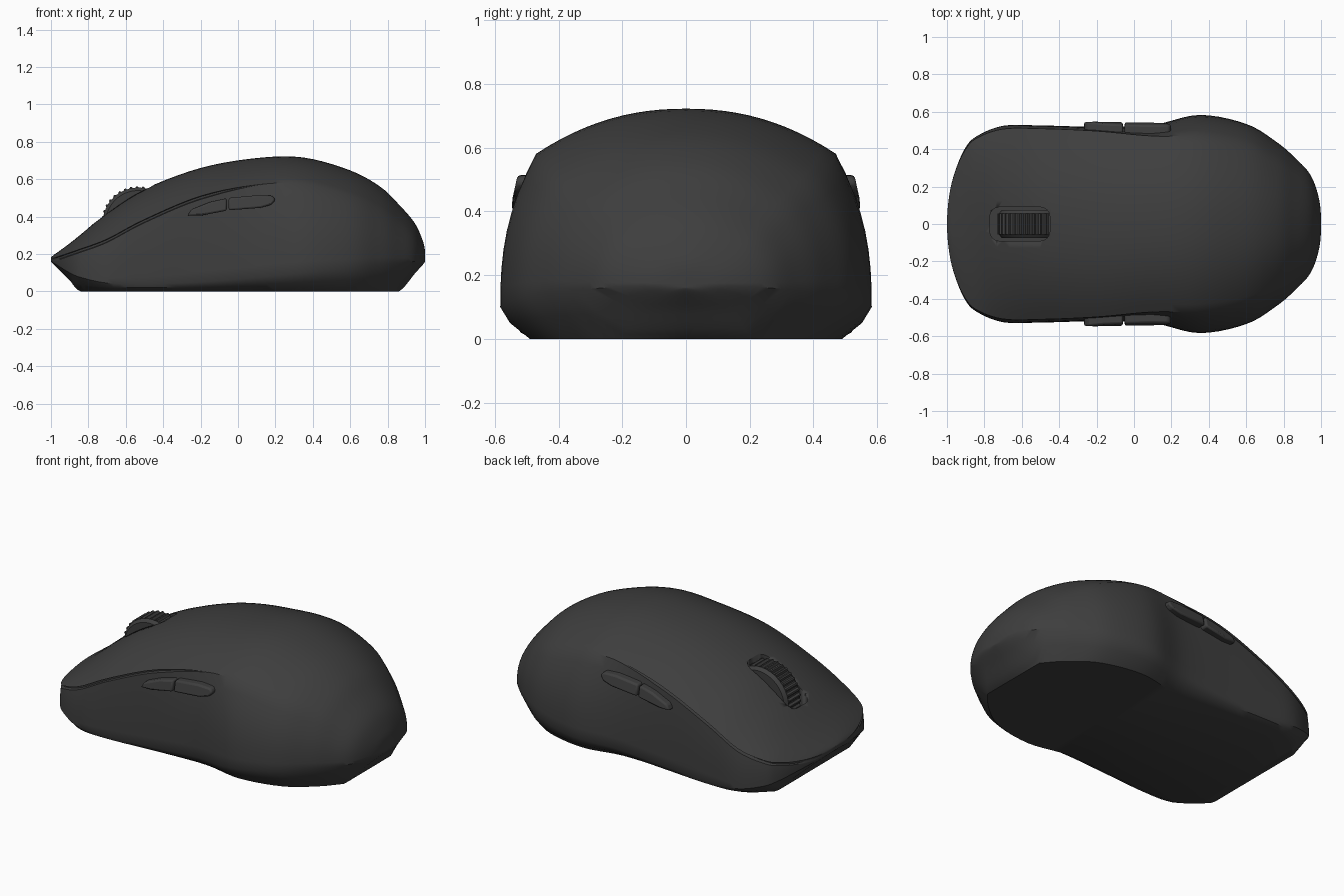
import bpy, bmesh, math

if "Cube" in bpy.data.objects:
    bpy.data.objects.remove(bpy.data.objects["Cube"])

def material(name, v):
    m = bpy.data.materials.new(name)
    m.diffuse_color = (v, v, v, 1)
    m.use_nodes = True
    m.node_tree.nodes["Principled BSDF"].inputs["Base Color"].default_value = m.diffuse_color
    return m

GREY = material("dark grey", 0.048)

def finish(name, bm, angle=35):
    bmesh.ops.remove_doubles(bm, verts=bm.verts, dist=1e-5)
    bmesh.ops.recalc_face_normals(bm, faces=bm.faces)
    me = bpy.data.meshes.new(name)
    bm.to_mesh(me)
    bm.free()
    ob = bpy.data.objects.new(name, me)
    bpy.context.collection.objects.link(ob)
    me.materials.append(GREY)
    bpy.ops.object.select_all(action='DESELECT')
    ob.select_set(True)
    bpy.context.view_layer.objects.active = ob
    bpy.ops.object.shade_smooth_by_angle(angle=math.radians(angle))
    return ob

def prism(name, a, b, bevel=0.0):
    """Solid between two matching outlines."""
    bm = bmesh.new()
    va, vb = [bm.verts.new(p) for p in a], [bm.verts.new(p) for p in b]
    n = len(a)
    bm.faces.new(va)
    bm.faces.new(vb[::-1])
    for i in range(n):
        j = (i + 1) % n
        bm.faces.new((va[i], vb[i], vb[j], va[j]))
    ob = finish(name, bm)
    if bevel:
        m = ob.modifiers.new("bevel", 'BEVEL')
        m.width, m.segments = bevel, 2
    return ob

# Body stations: x, rim width, base width, base z, rim z, seam width, seam z, crown z
ROWS = [
    (-1.00, .00, .00, .160, .165, .00, .176, .182),
    (-.985, .17, .10, .145, .152, .168, .179, .195),
    (-.95, .30, .20, .110, .130, .296, .190, .220),
    (-.90, .41, .28, .060, .100, .400, .207, .257),
    (-.84, .47, .35, .000, .075, .460, .228, .305),
    (-.70, .525, .46, 0, .045, .508, .28, .42),
    (-.50, .527, .48, 0, .04, .510, .385, .547),
    (-.20, .52, .46, 0, .05, .497, .51, .66),
    (.10, .53, .45, 0, .075, .470, .57, .713),
    (.35, .583, .49, 0, .10, .468, .575, .716),
    (.60, .535, .44, 0, .125, .425, .51, .647),
    (.76, .44, .33, 0, .145, .345, .44, .56),
    (.86, .355, .22, 0, .152, .275, .37, .465),
    (.945, .26, .13, .095, .16, .205, .295, .365),
    (.99, .13, .06, .145, .168, .105, .225, .265),
    (1.00, .00, .00, .160, .170, .00, .195, .210),
]

def mirrored(r):
    return tuple(-v if i in (1, 2, 5) else v for i, v in enumerate(r))

def stations(sub):
    pts = [mirrored(ROWS[1])] + ROWS + [mirrored(ROWS[-2])]
    out = []
    for k in range(1, len(pts) - 2):
        for s in range(sub):
            t = s / sub
            out.append([.5 * (2*b + (c-a)*t + (2*a-5*b+4*c-d)*t*t + (3*b-a-3*c+d)*t**3)
                        for a, b, c, d in zip(*pts[k-1:k+3])])
    out.append(list(ROWS[-1]))
    return out

def half_section(r):
    x, w, wb, zb, zw, ys, zs, zt = r
    zb = max(zb, 0)
    g = min(1, max(0, (.15 - x) / .3))              # groove fades out behind the buttons
    d = g * min(.018, (zs - zw) * .6)
    pts = [(0, zb), (wb, zb), ((w + wb) * .515, (zw + zb) * .5), (w, zw)]
    for i in range(1, 9):
        t = i / 8
        pts.append((w - (w - ys) * t**2.5, zw + (zs - d - zw) * t))
    inner = ys * (1 - .045 * g)
    pts += [(inner, zs - d * .8), (inner, zs - d * .2)]
    for i in range(13):
        u = 1 - i / 12
        pts.append((ys * u, zt - (zt - zs) * u**2.2))
    return [(x, y, z) for y, z in pts]

# Main shell, lofted front to back
sections = stations(5)
bm = bmesh.new()
rings = []
for r in sections:
    h = half_section(r)
    ring = h + [(x, -y, z) for x, y, z in h[-2:0:-1]]
    rings.append([bm.verts.new(p) for p in ring])
for a, b in zip(rings, rings[1:]):
    for i in range(len(a)):
        j = (i + 1) % len(a)
        bm.faces.new((a[i], a[j], b[j], b[i]))
body = finish("body_shell", bm)

# Rounded slot for the wheel
def slot_outline(z, n=6, r=.05, x0=-.77, x1=-.45, hy=.09):
    out = []
    for cx, cy, a0 in ((x1-r, hy-r, 0), (x0+r, hy-r, 90), (x0+r, r-hy, 180), (x1-r, r-hy, 270)):
        for k in range(n + 1):
            a = math.radians(a0 + 90 * k / n)
            out.append((cx + r * math.cos(a), cy + r * math.sin(a), z))
    return out

cutter = prism("slot_cutter", slot_outline(.22), slot_outline(.9))
cutter.hide_render = True
cutter.hide_set(True)
cut = body.modifiers.new("wheel slot", 'BOOLEAN')
cut.operation, cut.object, cut.solver = 'DIFFERENCE', cutter, 'EXACT'

# Ribbed scroll wheel with smooth rims
def wheel_outline(y, radius, rib=0.0, teeth=36):
    out = []
    for k in range(teeth * 4):
        a = 2 * math.pi * k / (teeth * 4)
        r = radius - (rib if k % 4 > 1 else 0)
        out.append((-.535 + r * math.cos(a), y, .367 + r * math.sin(a)))
    return out

prism("scroll_wheel", wheel_outline(-.055, .195, .012), wheel_outline(.055, .195, .012))
for s in (-1, 1):
    prism("wheel_rim", wheel_outline(s * .055, .188), wheel_outline(s * .075, .172))

# Two thumb buttons on each side
BUTTONS = {
    "front_side_button": [(-.27, .405), (-.20, .405), (-.06, .432), (-.06, .498), (-.15, .478), (-.25, .438)],
    "rear_side_button": [(-.05, .434), (.12, .447), (.18, .464), (.20, .49), (.185, .512), (.10, .514), (-.05, .50)],
}
for name, shape in BUTTONS.items():
    for s in (-1, 1):
        prism(name, [(x, s * .45, z) for x, z in shape],
              [(x, s * (.547 - .22 * max(0, z - .43)), z) for x, z in shape], .01)

# Fine split line behind the wheel
line = [(r[0], r[7]) for r in sections if -.42 < r[0] < -.16]
bm = bmesh.new()
pairs = [[bm.verts.new((x, s * .004, z + .001)) for s in (-1, 1)] for x, z in line]
for a, b in zip(pairs, pairs[1:]):
    bm.faces.new((a[0], b[0], b[1], a[1]))
finish("split_line", bm)
